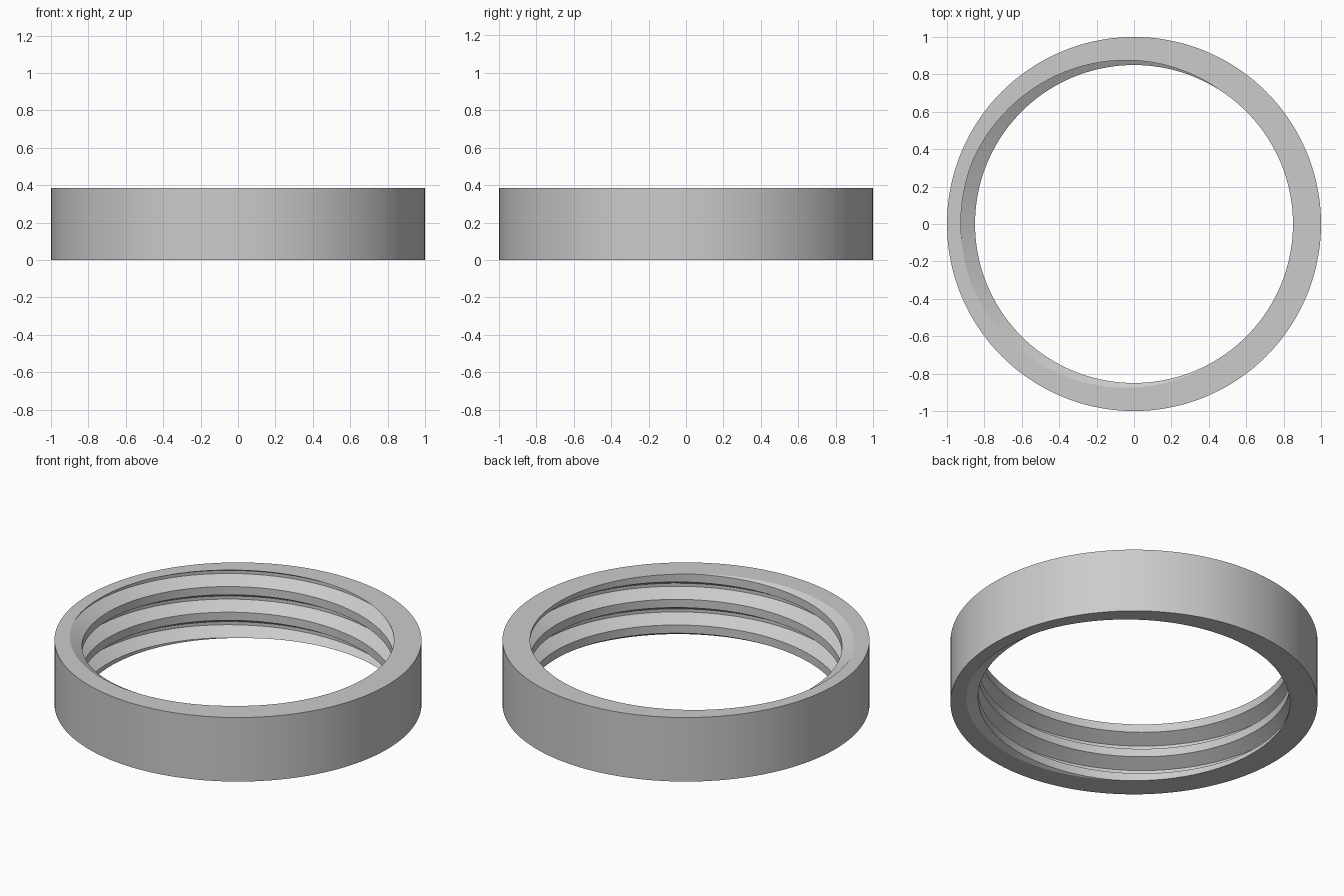
import bpy, bmesh, math

cube = bpy.data.objects.get("Cube")
if cube:
    bpy.data.objects.remove(cube, do_unlink=True)

HEIGHT, OUTER, MINOR, MAJOR = 0.385, 1.0, 0.85, 0.926
PITCH = 0.154
SEGMENTS = 144
START = 0.16          # thread phase at the top rim on the +x side

# One thread turn going up: crest, flank, root, flank (fraction of pitch, radius)
TOOTH = [(0.0, MINOR), (0.32, MINOR), (0.6, MAJOR), (0.72, MAJOR), (1.0, MINOR)]


def thread_radius(phase):
    """Inner radius at a phase of the repeating tooth profile."""
    phase %= 1.0
    for (a, ra), (b, rb) in zip(TOOTH, TOOTH[1:]):
        if phase <= b:
            return ra + (rb - ra) * (phase - a) / (b - a)
    return MINOR


def section(turn):
    """Closed cross-section (radius, z) at a fraction of a full turn."""
    points = [(OUTER, HEIGHT), (OUTER, 0.0)]
    bottom = thread_radius(START - turn - HEIGHT / PITCH)
    top = thread_radius(START - turn)
    points.append((bottom, 0.0))
    for lap in range(-4, 2):
        for frac, radius in TOOTH[:-1]:
            z = HEIGHT + PITCH * (lap + frac - START + turn)
            if z <= 0.0:
                points.append((bottom, 0.0))
            elif z >= HEIGHT:
                points.append((top, HEIGHT))
            else:
                points.append((radius, z))
    points.append((top, HEIGHT))
    return points


# Sweep the section around the axis; the helix welds to itself at the seam
bm = bmesh.new()
columns = []
for i in range(SEGMENTS + 1):
    angle = math.tau * i / SEGMENTS
    columns.append([bm.verts.new((r * math.cos(angle), r * math.sin(angle), z))
                    for r, z in section(i / SEGMENTS)])
for left, right in zip(columns, columns[1:]):
    for j in range(len(left)):
        k = (j + 1) % len(left)
        bm.faces.new((left[j], right[j], right[k], left[k]))
bmesh.ops.remove_doubles(bm, verts=bm.verts[:], dist=0.00005)
bmesh.ops.recalc_face_normals(bm, faces=bm.faces[:])

mesh = bpy.data.meshes.new("threaded_ring")
bm.to_mesh(mesh)
bm.free()
ring = bpy.data.objects.new("threaded_ring", mesh)
bpy.context.collection.objects.link(ring)

# Plain grey finish
grey = bpy.data.materials.new("light_grey")
grey.use_nodes = True
colour = (0.6, 0.6, 0.6, 1.0)
grey.diffuse_color = colour
grey.node_tree.nodes["Principled BSDF"].inputs["Base Color"].default_value = colour
mesh.materials.append(grey)

# Smooth round walls, crisp rims and thread edges
bpy.ops.object.select_all(action="DESELECT")
ring.select_set(True)
bpy.context.view_layer.objects.active = ring
bpy.ops.object.shade_smooth_by_angle(angle=math.radians(20))
